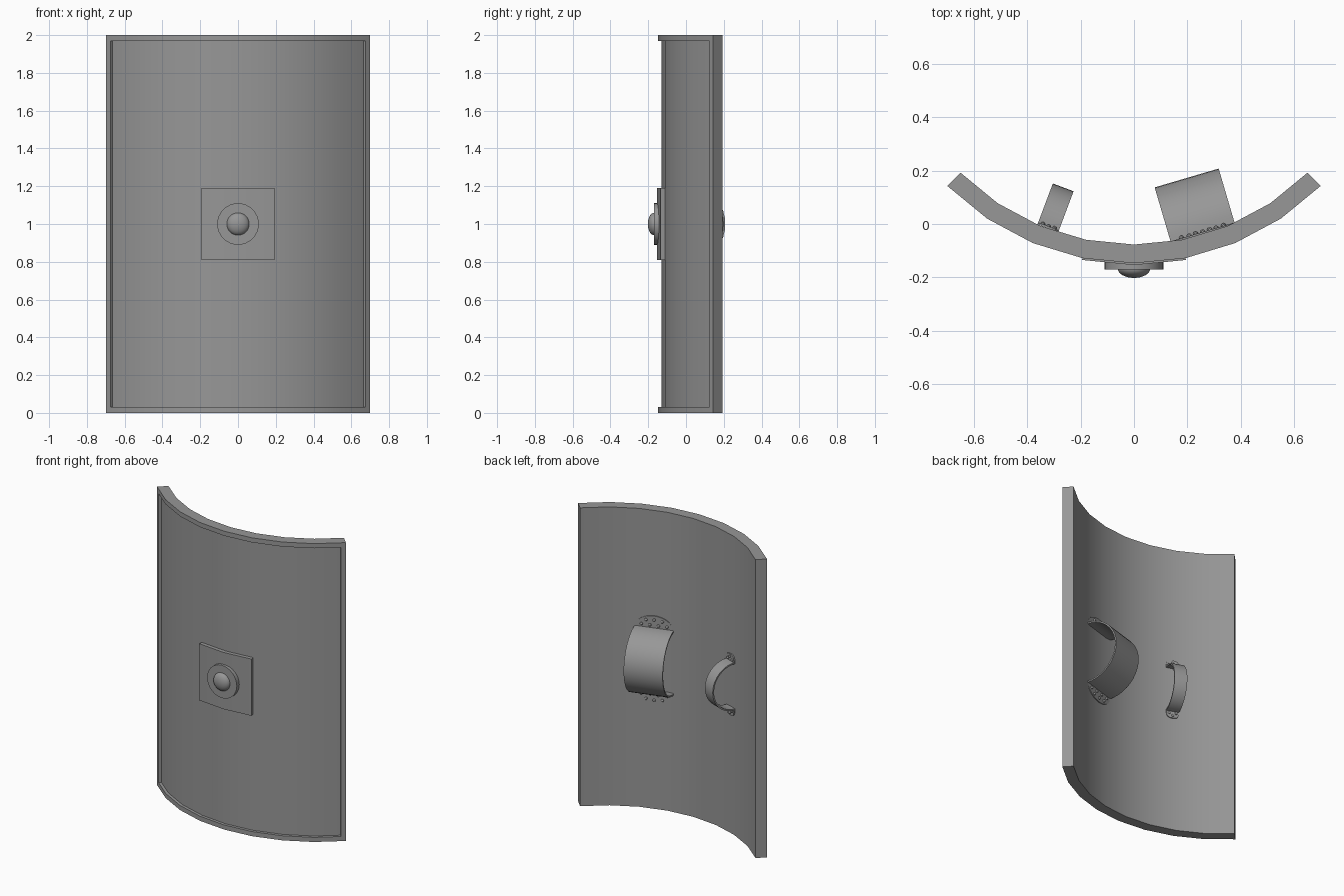
import bpy, bmesh
from math import sin, cos, pi, radians
from mathutils import Matrix, Vector

if "Cube" in bpy.data.objects:
    bpy.data.objects.remove(bpy.data.objects["Cube"])

CY = 0.843                 # y of the curvature axis
R_IN, R_OUT = 0.92, 0.99   # back and front radius of the shield
STEP = radians(11.25)

grey = bpy.data.materials.new("dark_grey")
grey.diffuse_color = (0.31, 0.31, 0.31, 1)
grey.use_nodes = True
grey.node_tree.nodes["Principled BSDF"].inputs["Base Color"].default_value = grey.diffuse_color


def finish(name, bm, thickness=0):
    bmesh.ops.recalc_face_normals(bm, faces=bm.faces)
    mesh = bpy.data.meshes.new(name)
    bm.to_mesh(mesh)
    bm.free()
    mesh.materials.append(grey)
    obj = bpy.data.objects.new(name, mesh)
    bpy.context.collection.objects.link(obj)
    bpy.ops.object.select_all(action='DESELECT')
    obj.select_set(True)
    bpy.context.view_layer.objects.active = obj
    if thickness:
        mod = obj.modifiers.new("thickness", 'SOLIDIFY')
        mod.thickness = thickness
        mod.offset = 0
        bpy.ops.object.modifier_apply(modifier=mod.name)
    bpy.ops.object.shade_smooth_by_angle(angle=radians(30))
    return obj


def bent_slab(half_steps, z0, z1, r0, r1):
    """Curved slab; returns the bmesh and its front faces."""
    bm = bmesh.new()
    rows, front = [], []
    for i in range(-half_steps, half_steps + 1):
        a = i * STEP
        rows.append([bm.verts.new((r * sin(a), CY - r * cos(a), z))
                     for r, z in ((r1, z0), (r1, z1), (r0, z1), (r0, z0))])
    for p, q in zip(rows, rows[1:]):
        for k in range(4):
            f = bm.faces.new((p[k], q[k], q[(k + 1) % 4], p[(k + 1) % 4]))
            if k == 0:
                front.append(f)
    bm.faces.new(rows[0])
    bm.faces.new(rows[-1])
    bmesh.ops.recalc_face_normals(bm, faces=bm.faces)
    return bm, front


# Shield body with a raised rim around the recessed front
bm, front = bent_slab(4, 0, 2, R_IN, R_OUT)
bmesh.ops.inset_region(bm, faces=front, thickness=0.031, use_even_offset=True)
bmesh.ops.inset_region(bm, faces=front, thickness=0.0005, depth=-0.018,
                       use_even_offset=True)
finish("shield_body", bm)

# Square mounting plate
bm, front = bent_slab(1, 0.81, 1.19, 0.965, 0.997)
finish("mounting_plate", bm)


# Round boss: disc and dome, turned from a profile of (radius, y)
def turned(name, profile, segments=32):
    bm = bmesh.new()
    verts = [bm.verts.new((r, y, 1.0)) for r, y in profile]
    edges = [bm.edges.new(pair) for pair in zip(verts, verts[1:])]
    bmesh.ops.spin(bm, geom=verts + edges, cent=(0, 0, 1), axis=(0, 1, 0),
                   angle=2 * pi, steps=segments, use_duplicate=False)
    bmesh.ops.remove_doubles(bm, verts=bm.verts, dist=1e-4)
    return finish(name, bm)


turned("boss_disc", [(0, -0.135), (0.11, -0.135), (0.11, -0.170), (0, -0.170)])
turned("boss_dome", [(0.06 * cos(i * pi / 16), -0.168 - 0.034 * sin(i * pi / 16))
                     for i in range(9)])


# Straps on the back: arch, rounded end tabs and rivets
def strap(name, angle, width, height, half_len, tab, power, rivets, rivet_r):
    r = 0.914
    place = (Matrix.Translation((r * sin(angle), CY - r * cos(angle), 1.0))
             @ Matrix.Rotation(angle, 4, 'Z'))
    w = width / 2
    bm = bmesh.new()
    rows = []
    for i in range(21):
        t = pi * i / 20
        rows.append([bm.verts.new((x, height * sin(t), half_len * cos(t)))
                     for x in (-w, w)])
    for p, q in zip(rows, rows[1:]):
        bm.faces.new((p[0], p[1], q[1], q[0]))
    arch = finish(name, bm, 0.01)

    bm = bmesh.new()
    studs = bmesh.new()
    for s in (1, -1):
        outline = []
        for i in range(17):
            t = pi * i / 16
            x = w * abs(cos(t)) ** power * (1 if i <= 8 else -1)
            outline.append(bm.verts.new(
                (x, 0, s * (half_len - 0.005 + tab * abs(sin(t)) ** power))))
        bm.faces.new(outline)
        for x, z in rivets:
            pos = Vector((x * w, 0.004, s * (half_len + z * tab)))
            bmesh.ops.create_uvsphere(studs, u_segments=10, v_segments=6,
                                      radius=rivet_r, matrix=Matrix.Translation(pos))
    tabs = finish(name + "_tabs", bm, 0.008)
    rivet_obj = finish(name + "_rivets", studs)
    for obj in (arch, tabs, rivet_obj):
        obj.matrix_world = place


strap("arm_strap", radians(16.4), 0.25, 0.21, 0.21, 0.09, 1.0,
      [(-0.66, 0.25), (-0.22, 0.25), (0.22, 0.25), (0.66, 0.25),
       (-0.42, 0.6), (0, 0.65), (0.42, 0.6)], 0.010)
strap("hand_grip", radians(-20.6), 0.083, 0.155, 0.155, 0.055, 0.6,
      [(-0.55, 0.3), (0.55, 0.3), (0, 0.6)], 0.009)
